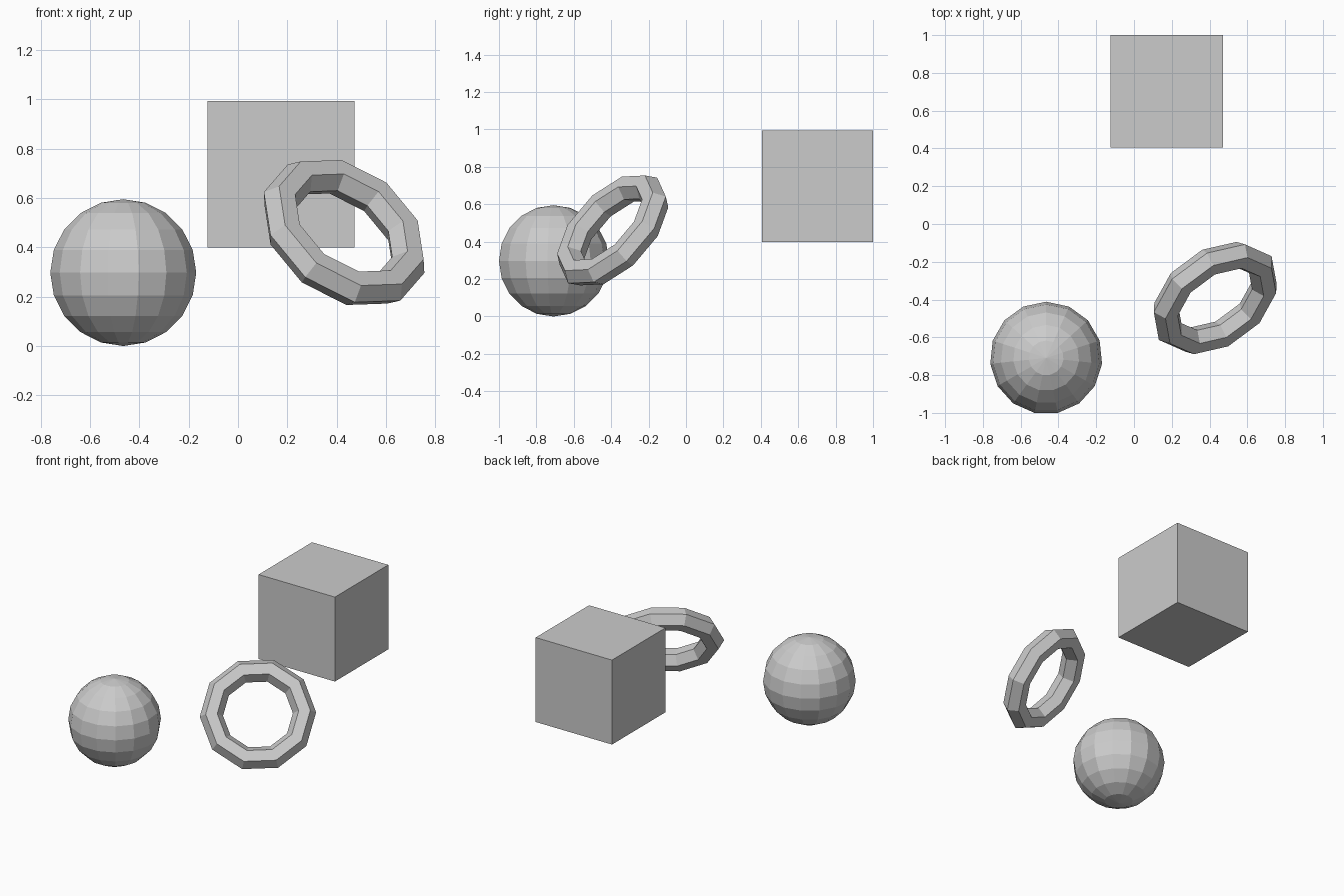
import bpy
from math import radians
from mathutils import Matrix, Vector

if "Cube" in bpy.data.objects:
    bpy.data.objects.remove(bpy.data.objects["Cube"])

S = 0.2975  # shared half-size of the three solids

# Cube floating at the back
bpy.ops.mesh.primitive_cube_add(size=2 * S, location=(0.174, 0.703, 0.696))
bpy.context.object.name = "cube"

# Faceted ball standing on the ground
bpy.ops.mesh.primitive_uv_sphere_add(segments=15, ring_count=10, radius=S,
                                     location=(-0.465, -0.709, S))
bpy.context.object.name = "ball"

# Ten-sided ring with hexagonal section, tilted along its axis
bpy.ops.mesh.primitive_torus_add(major_segments=10, minor_segments=6,
                                 major_radius=S, minor_radius=S / 4)
ring = bpy.context.object
ring.name = "ring"
axis = Vector((0.456, -0.643, 0.612)).normalized()
side = Vector((axis.z, 0, -axis.x)).normalized()
tilt = Matrix((side, axis.cross(side), axis)).transposed().to_4x4()
spin = Matrix.Rotation(radians(15.2), 4, 'Z')
ring.matrix_world = Matrix.Translation((0.43, -0.392, 0.46)) @ tilt @ spin

# Flat faces throughout
for obj in bpy.context.scene.objects:
    obj.data.shade_flat()
